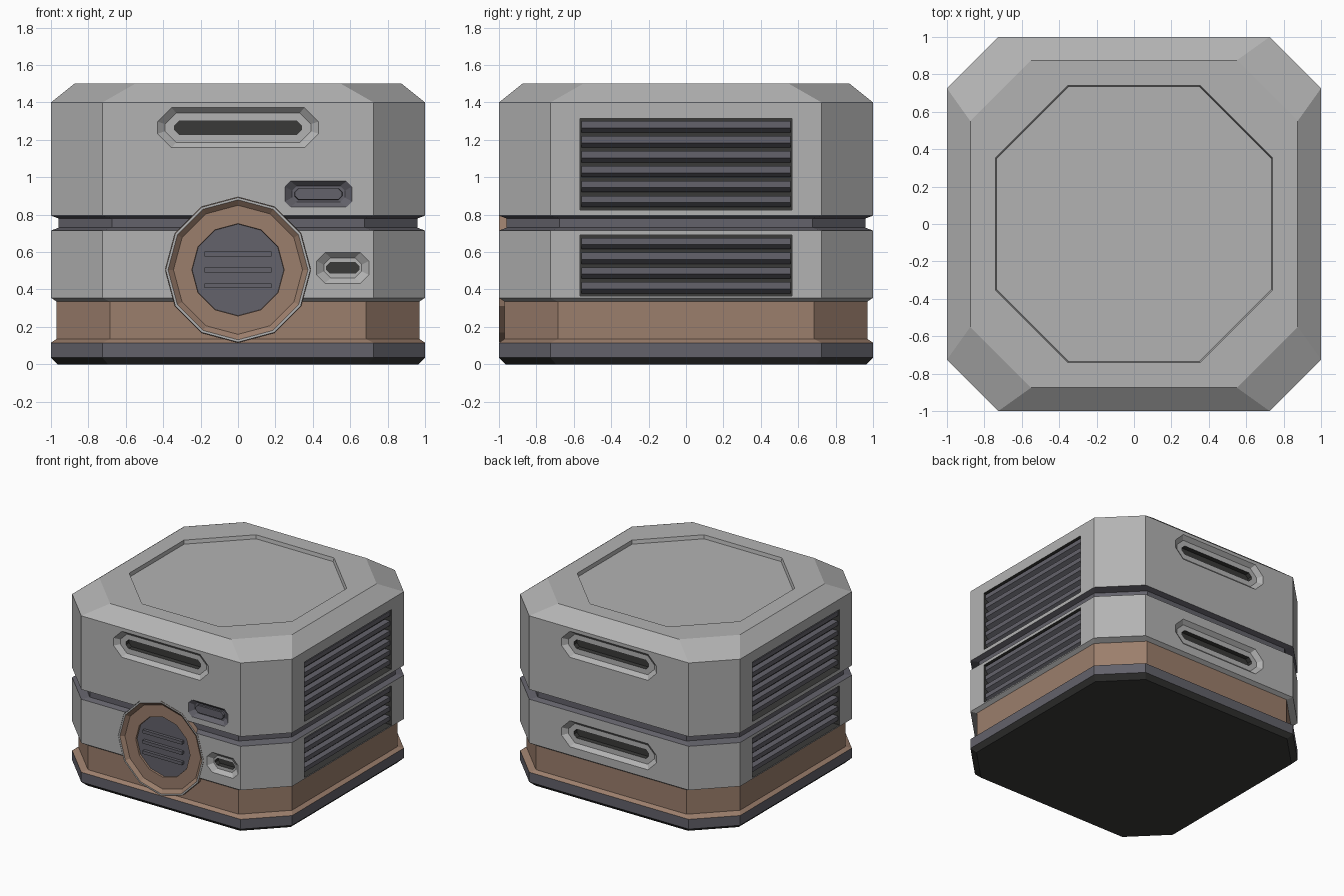
import bpy, bmesh, math
from mathutils import Matrix

cube = bpy.data.objects.get("Cube")
if cube:
    bpy.data.objects.remove(cube, do_unlink=True)


def material(name, r, g, b):
    m = bpy.data.materials.new(name)
    m.use_nodes = True
    m.diffuse_color = (r, g, b, 1)
    m.node_tree.nodes["Principled BSDF"].inputs["Base Color"].default_value = (r, g, b, 1)
    return m


GREY = material("light_grey", .45, .45, .45)
BROWN = material("copper_brown", .33, .21, .15)
METAL = material("blue_grey", .125, .122, .145)
DARK = material("dark_grey", .042, .042, .04)
PALETTE = [GREY, BROWN, METAL, DARK]

FRONT, LEFT, BACK, RIGHT = 0, 90, 180, -90


def loft(name, rings, band_mats, turn=0):
    """Skin a stack of rings; band_mats: first cap, each band, last cap (or one material)."""
    if not isinstance(band_mats, list):
        band_mats = [band_mats] * (len(rings) + 1)
    mesh = bpy.data.meshes.new(name)
    used = [m for m in PALETTE if m in band_mats]
    for m in used:
        mesh.materials.append(m)
    bm = bmesh.new()
    loops = [[bm.verts.new(p) for p in ring] for ring in rings]
    n = len(loops[0])
    bm.faces.new(loops[0]).material_index = used.index(band_mats[0])
    bm.faces.new(loops[-1]).material_index = used.index(band_mats[-1])
    for a, b, m in zip(loops, loops[1:], band_mats[1:]):
        for i in range(n):
            j = (i + 1) % n
            bm.faces.new((a[i], a[j], b[j], b[i])).material_index = used.index(m)
    bmesh.ops.recalc_face_normals(bm, faces=bm.faces)
    bm.transform(Matrix.Rotation(math.radians(turn), 4, 'Z'))
    bm.to_mesh(mesh)
    bm.free()
    ob = bpy.data.objects.new(name, mesh)
    bpy.context.collection.objects.link(ob)
    return ob


def octagon(hx, hy, cut):
    """Rectangle with 45 degree cut corners."""
    a, b = hx - cut, hy - cut
    return [(hx, -b), (hx, b), (a, hy), (-a, hy), (-hx, b), (-hx, -b), (-a, -hy), (a, -hy)]


def panel(name, cx, cz, steps, mats, turn=FRONT):
    """Cut-corner panel on a wall; steps: half width, half height, corner, depth."""
    rings = [[(cx + x, d - 1, cz + z) for x, z in octagon(w, h, c)] for w, h, c, d in steps]
    return loft(name, rings, mats, turn)


def disc(name, cz, steps, mats, sides=12):
    """Round part on the front wall; steps: radius, depth."""
    angles = [math.tau * i / sides for i in range(sides)]
    rings = [[(r * math.sin(a), d - 1, cz + r * math.cos(a)) for a in angles] for r, d in steps]
    return loft(name, rings, mats)


# Main shell: height, half width, corner cut, material of the band above
levels = [
    (0, .965, .27, DARK), (.035, 1, .275, METAL), (.115, 1, .275, BROWN),
    (.135, .97, .285, BROWN), (.335, .97, .285, GREY), (.355, 1, .275, GREY),
    (.715, 1, .275, METAL), (.73, .96, .285, METAL), (.78, .96, .285, METAL),
    (.795, 1, .275, GREY), (1.4, 1, .275, GREY), (1.5, .875, .325, GREY),
    (1.5, .74, .385, GREY), (1.47, .735, .385, GREY),
]
rings = [[(x, y, z) for x, y in octagon(h, h, c)] for z, h, c, _ in levels]
shell = loft("shell", rings, [DARK] + [lv[3] for lv in levels])

cutters = []


def recess(cx, cz, w, h, cut, turn=FRONT, rim=.028, depth=.03, mat=GREY):
    steps = [(w, h, cut, -.05), (w, h, cut, 0),
             (w - rim * 1.4, h - rim, cut * .8, depth)]
    cutters.append(panel("recess_cutter", cx, cz, steps, mat, turn))


def slot(cx, cz, w, h, turn=FRONT):
    steps = [(w, h, h * .7, -.05), (w, h, h * .7, .07)]
    cutters.append(panel("slot_cutter", cx, cz, steps, DARK, turn))


# Grip handles: one on the front, two on the back
for turn, z in ((FRONT, 1.265), (BACK, 1.265), (BACK, .53)):
    recess(0, z, .43, .107, .075, turn)
    slot(0, z, .34, .036, turn)

# Small port and button pocket
recess(.56, .515, .14, .082, .045)
slot(.56, .515, .088, .028)
recess(.43, .91, .18, .07, .03, mat=METAL)
panel("button", .43, .91, [(.13, .031, .02, .04), (.125, .03, .02, .015)], METAL)

# Louvred vents on both sides
for turn, side in ((LEFT, "left"), (RIGHT, "right")):
    for low, high, count, place in ((.825, 1.315, 6, "upper"), (.365, .69, 4, "lower")):
        mid, half = (low + high) / 2, (high - low) / 2
        cutters.append(panel("vent_cutter", 0, mid,
                             [(.567, half, .001, -.05), (.567, half, .001, .06)], DARK, turn))
        pitch = (half * 2 - .01) / count
        for i in range(count):
            z = high - .005 - pitch * (i + .5)
            profile = [(.01, .03), (.01, -.006), (.05, -.03), (.065, -.03), (.065, .03)]
            loft(f"{side}_{place}_slat_{i + 1}",
                 [[(x, d - 1, z + h) for d, h in profile] for x in (-.56, .56)], METAL, turn)

# Round dial with sunken face and three bars
DIAL_Z = .505
cutters.append(disc("dial_cutter", DIAL_Z, [(.389, -.05), (.389, .06)], GREY))
disc("dial", DIAL_Z,
     [(.389, .061), (.387, 0), (.374, 0), (.345, .025), (.247, .025), (.245, .04)],
     [BROWN, BROWN, GREY, BROWN, BROWN, BROWN, METAL])
for i in (-1, 0, 1):
    panel(f"dial_bar_{i + 2}", 0, DIAL_Z + i * .085,
          [(.18, .013, .002, .045), (.18, .013, .002, .015)], METAL)

# Carve the pockets into the shell
for cutter in cutters:
    mod = shell.modifiers.new("carve", 'BOOLEAN')
    mod.operation = 'DIFFERENCE'
    mod.solver = 'EXACT'
    mod.material_mode = 'TRANSFER'
    mod.object = cutter
    cutter.hide_render = True
    bpy.context.view_layer.objects.active = shell
    bpy.ops.object.modifier_apply(modifier=mod.name)
    bpy.data.objects.remove(cutter, do_unlink=True)
